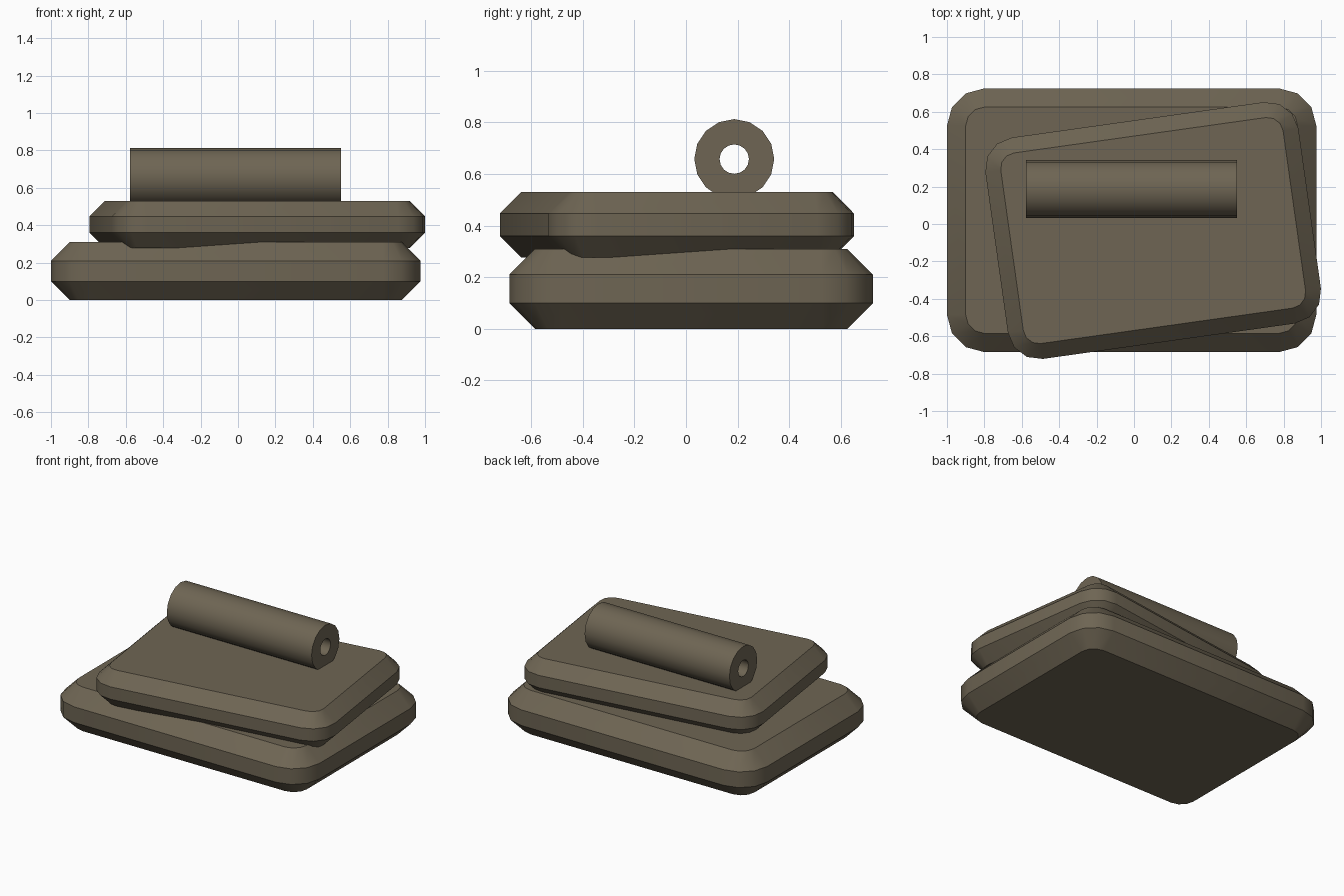
import bpy, bmesh, math
from mathutils import Matrix

if "Cube" in bpy.data.objects:
    bpy.data.objects.remove(bpy.data.objects["Cube"])

stone = bpy.data.materials.new("olive_brown")
stone.diffuse_color = (0.156, 0.130, 0.087, 1)
stone.use_nodes = True
stone.node_tree.nodes["Principled BSDF"].inputs["Base Color"].default_value = stone.diffuse_color


def finish(name, bm, angle):
    bmesh.ops.recalc_face_normals(bm, faces=bm.faces)
    mesh = bpy.data.meshes.new(name)
    bm.to_mesh(mesh)
    bm.free()
    mesh.materials.append(stone)
    obj = bpy.data.objects.new(name, mesh)
    bpy.context.collection.objects.link(obj)
    bpy.ops.object.select_all(action='DESELECT')
    obj.select_set(True)
    bpy.context.view_layer.objects.active = obj
    bpy.ops.object.shade_smooth_by_angle(angle=math.radians(angle))
    return obj


def bridge(bm, a, b):
    n = len(a)
    for i in range(n):
        j = (i + 1) % n
        bm.faces.new((a[i], a[j], b[j], b[i]))


def slab(name, center, size, radius, bevel, z0, z1, turn=0):
    """Rounded rectangle slab, chamfered along its top and bottom rims."""
    bm = bmesh.new()
    hx, hy = size[0] / 2 - radius, size[1] / 2 - radius
    rings = []
    for z, r in ((z0, radius - bevel), (z0 + bevel, radius),
                 (z1 - bevel, radius), (z1, radius - bevel)):
        ring = []
        for q, (sx, sy) in enumerate(((1, 1), (-1, 1), (-1, -1), (1, -1))):
            for k in range(4):
                a = math.radians(90 * q + 30 * k)
                ring.append(bm.verts.new((sx * hx + r * math.cos(a),
                                          sy * hy + r * math.sin(a), z)))
        rings.append(ring)
    for a, b in zip(rings, rings[1:]):
        bridge(bm, a, b)
    bm.faces.new(rings[0])
    bm.faces.new(rings[-1])
    bm.transform(Matrix.Translation((*center, 0))
                 @ Matrix.Rotation(math.radians(turn), 4, 'Z'))
    return finish(name, bm, 35)


def tube(name, x0, x1, y, z, outer, inner, sides=16):
    """Hollow roll lying along x."""
    bm = bmesh.new()
    rings = []
    for x, r in ((x0, outer), (x1, outer), (x1, inner), (x0, inner)):
        rings.append([bm.verts.new((x, y + r * math.cos(i * math.tau / sides),
                                    z + r * math.sin(i * math.tau / sides)))
                      for i in range(sides)])
    for i in range(4):
        bridge(bm, rings[i], rings[(i + 1) % 4])
    return finish(name, bm, 35)


# Two stacked slabs, the upper one turned slightly
slab("lower_slab", (-0.0125, 0.02), (1.975, 1.41), 0.2, 0.1, 0, 0.31)
slab("upper_slab", (0.1025, -0.035), (1.69, 1.195), 0.165, 0.083, 0.277, 0.53, 8)

# Roll resting on top
tube("roll", -0.577, 0.55, 0.187, 0.658, 0.155, 0.057)
